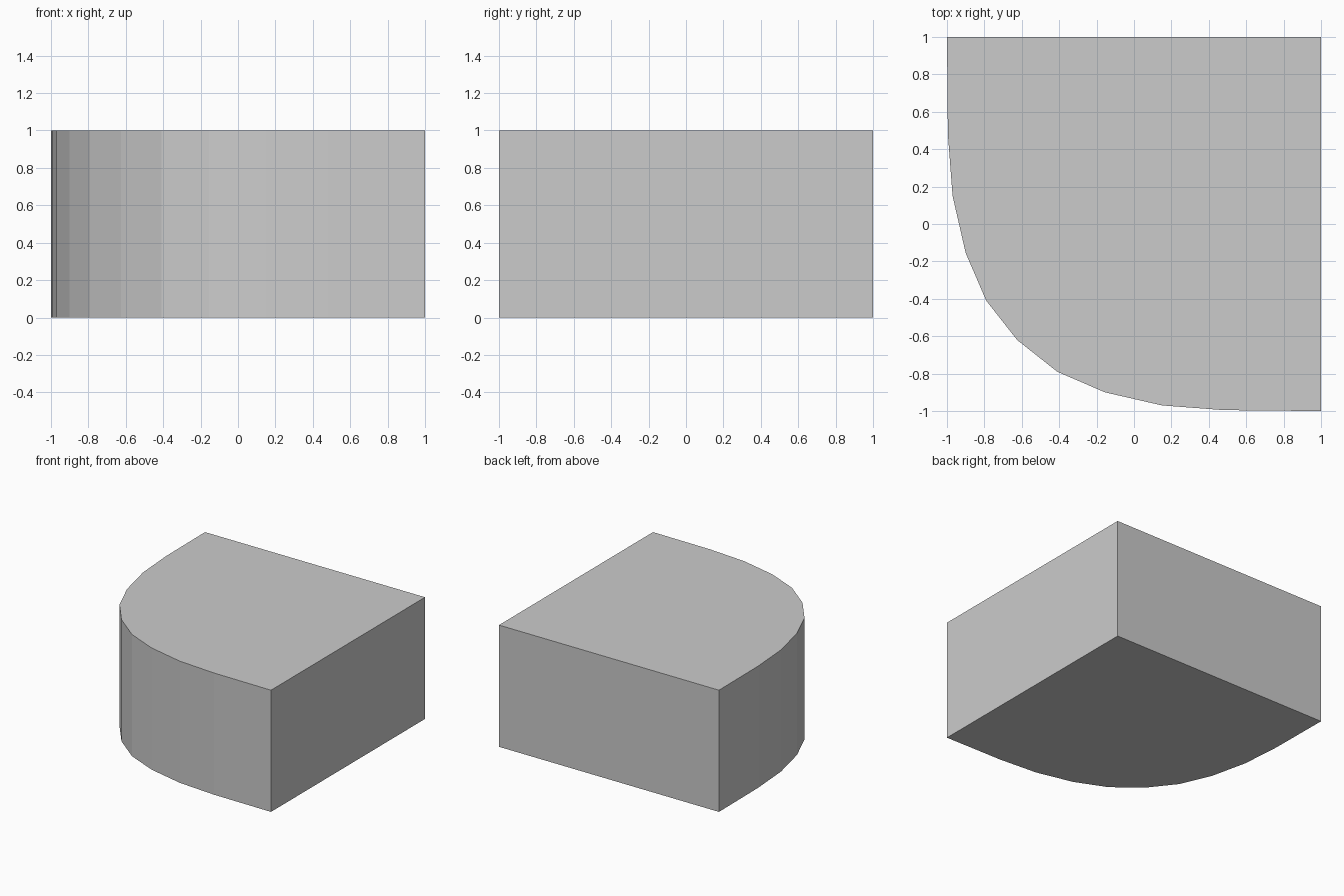
import bpy
import bmesh
from mathutils import Vector

if "Cube" in bpy.data.objects:
    bpy.data.objects.remove(bpy.data.objects["Cube"])

# Half of the curved corner, from the front edge to the diagonal
half = [(0.48, -0.995), (0.15, -0.97), (-0.155, -0.9), (-0.41, -0.79)]
# Mirror it across the diagonal to finish the curve
curve = half + [(-0.625, -0.62)] + [(y, x) for x, y in reversed(half)]
outline = [(1, 1), (-1, 1)] + curve[::-1] + [(1, -1)]

# Solid block: flat outline extruded upward
bm = bmesh.new()
base = bm.faces.new([bm.verts.new((x, y, 0)) for x, y in outline])
result = bmesh.ops.extrude_face_region(bm, geom=[base], use_keep_orig=True)
top = [v for v in result["geom"] if isinstance(v, bmesh.types.BMVert)]
bmesh.ops.translate(bm, verts=top, vec=Vector((0, 0, 1)))
bmesh.ops.recalc_face_normals(bm, faces=bm.faces)

mesh = bpy.data.meshes.new("rounded_corner_block")
bm.to_mesh(mesh)
bm.free()
block = bpy.data.objects.new("rounded_corner_block", mesh)
bpy.context.collection.objects.link(block)
